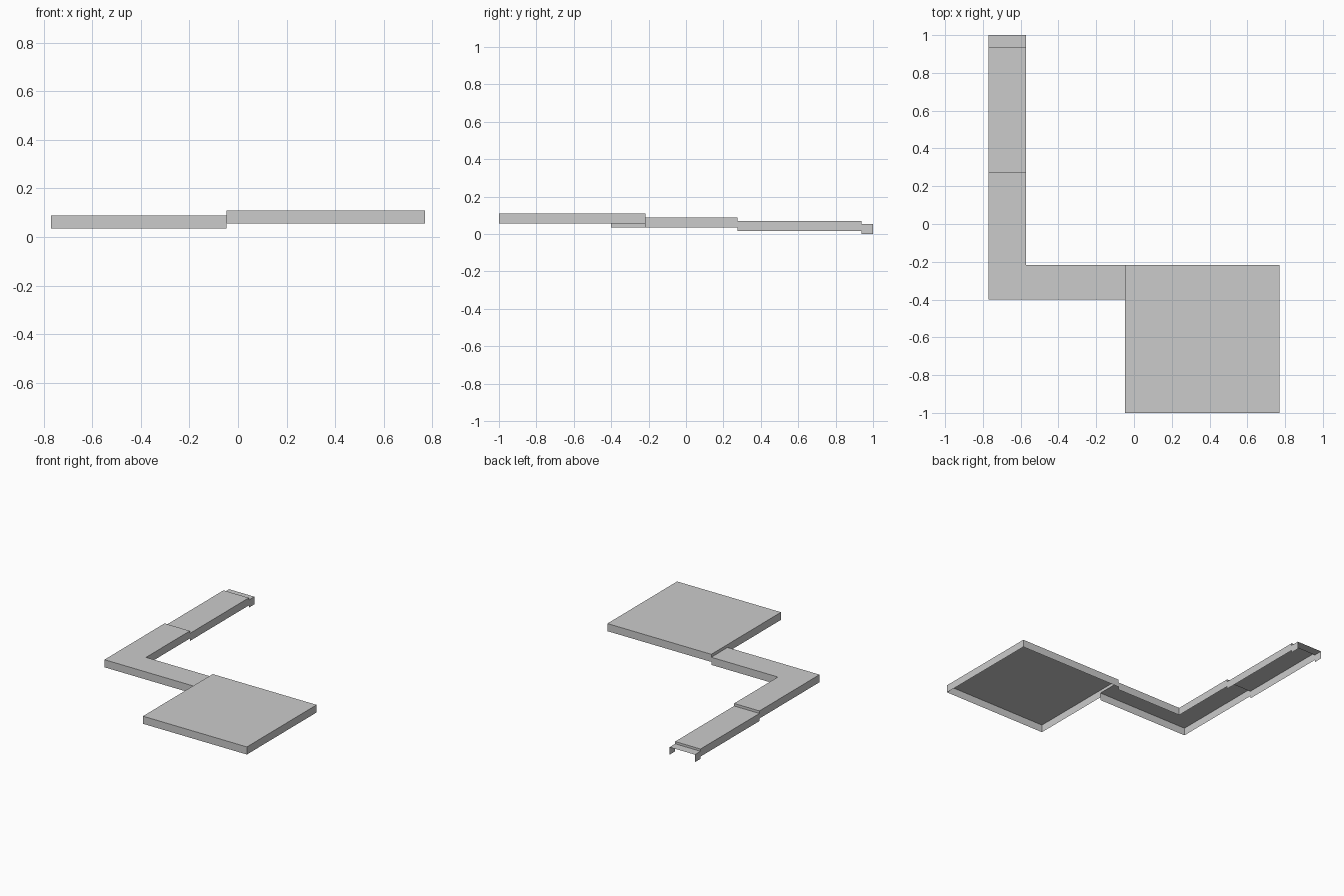
import bpy
import bmesh

cube = bpy.data.objects.get("Cube")
if cube:
    bpy.data.objects.remove(cube, do_unlink=True)

stone = bpy.data.materials.new("light_grey")
stone.use_nodes = True
grey = (0.6, 0.6, 0.6, 1)
stone.diffuse_color = grey
stone.node_tree.nodes["Principled BSDF"].inputs["Base Color"].default_value = grey

SKIRT = 0.054                                 # height of the hanging side walls
PATIO, PATH, LOWER, LAST = 0.109, 0.088, 0.07, 0.054   # top levels
LEFT, INNER, JOIN, RIGHT = -0.77, -0.571, -0.047, 0.77
FRONT, PATH_FRONT, PATH_BACK = -1, -0.4, -0.217
STEP_1, STEP_2, END = 0.275, 0.937, 1


def open_slab(name, top, edges):
    """Flat top with a wall below each edge; edges hold (x, y, wall drop)."""
    bm = bmesh.new()
    tops = [bm.verts.new((x, y, top)) for x, y, _ in edges]
    bm.faces.new(tops)
    for i, (_, _, drop) in enumerate(edges):
        if drop:
            a, b = tops[i], tops[(i + 1) % len(tops)]
            low = [bm.verts.new((v.co.x, v.co.y, top - drop)) for v in (a, b)]
            bm.faces.new((a, low[0], low[1], b))
    bmesh.ops.remove_doubles(bm, verts=bm.verts, dist=0.0001)
    mesh = bpy.data.meshes.new(name)
    bm.to_mesh(mesh)
    bm.free()
    mesh.materials.append(stone)
    obj = bpy.data.objects.new(name, mesh)
    bpy.context.collection.objects.link(obj)


# Square patio, with a short riser where the path meets it
open_slab("patio", PATIO, [
    (JOIN, FRONT, SKIRT), (RIGHT, FRONT, SKIRT), (RIGHT, PATH_BACK, SKIRT),
    (JOIN, PATH_BACK, PATIO - PATH), (JOIN, PATH_FRONT, SKIRT)])

# L-shaped upper path
open_slab("corner_path", PATH, [
    (LEFT, PATH_FRONT, SKIRT), (JOIN, PATH_FRONT, 0), (JOIN, PATH_BACK, SKIRT),
    (INNER, PATH_BACK, SKIRT), (INNER, STEP_1, PATH - LOWER),
    (LEFT, STEP_1, SKIRT)])

# Lower straight runs; the last one is open at its far end
for name, top, y0, y1, riser in (
        ("lower_path", LOWER, STEP_1, STEP_2, LOWER - LAST),
        ("last_step", LAST, STEP_2, END, 0)):
    open_slab(name, top, [(LEFT, y0, 0), (INNER, y0, SKIRT),
                          (INNER, y1, riser), (LEFT, y1, SKIRT)])
